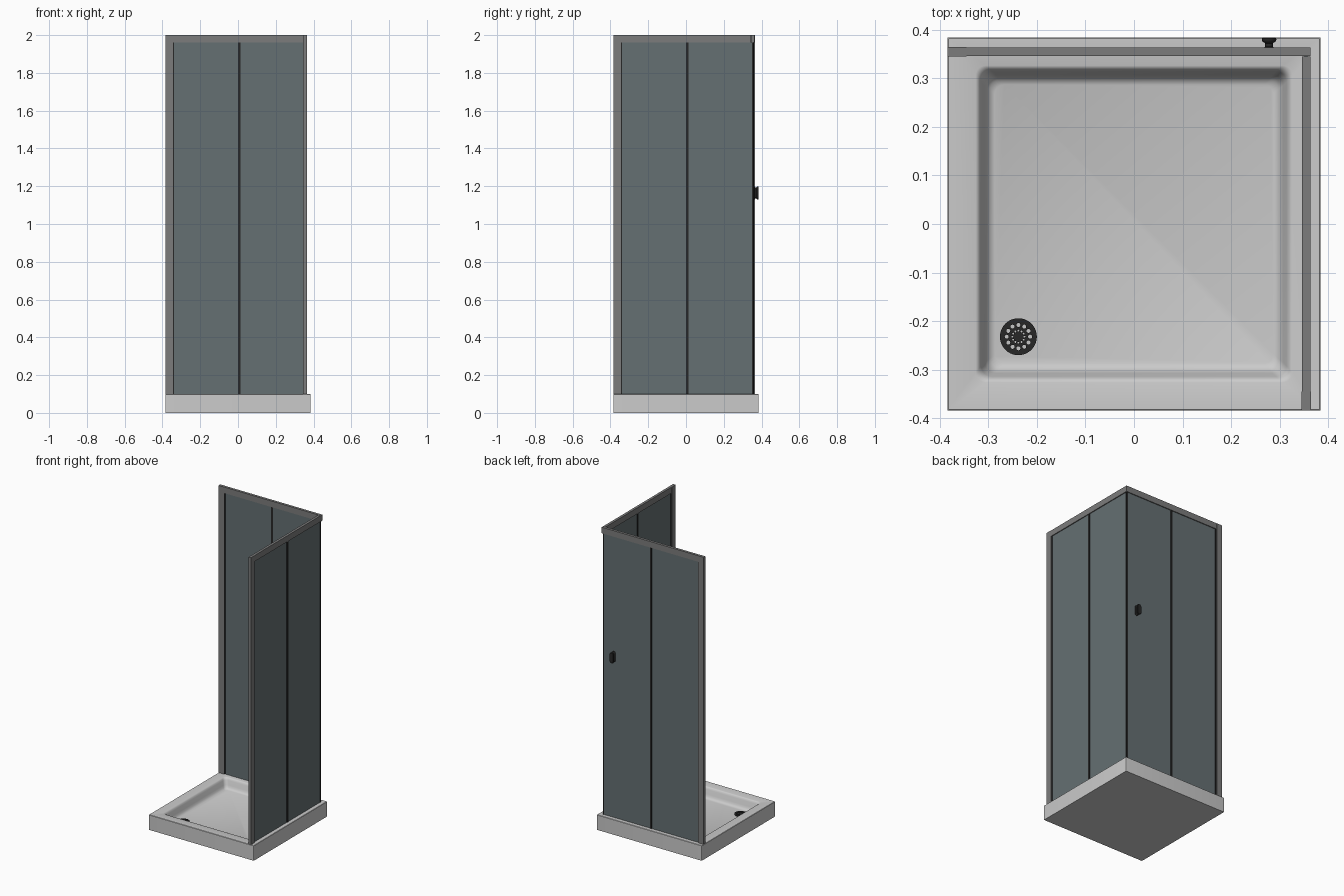
import bpy, bmesh
from math import sin, cos, pi, radians
from mathutils import Matrix

if "Cube" in bpy.data.objects:
    bpy.data.objects.remove(bpy.data.objects["Cube"])


def material(name, rgb):
    m = bpy.data.materials.new(name)
    m.diffuse_color = (*rgb, 1)
    m.use_nodes = True
    m.node_tree.nodes["Principled BSDF"].inputs["Base Color"].default_value = m.diffuse_color
    return m


GLASS = material("tinted_glass", (0.13, 0.16, 0.17))
FRAME = material("frame_metal", (0.2, 0.2, 0.2))
DARK = material("dark_rubber", (0.02, 0.02, 0.02))


def finish(name, bm, mat=None, smooth=None):
    bmesh.ops.recalc_face_normals(bm, faces=bm.faces)
    me = bpy.data.meshes.new(name)
    bm.to_mesh(me)
    bm.free()
    ob = bpy.data.objects.new(name, me)
    bpy.context.collection.objects.link(ob)
    if mat:
        me.materials.append(mat)
    bpy.ops.object.select_all(action='DESELECT')
    ob.select_set(True)
    bpy.context.view_layer.objects.active = ob
    if smooth:
        bpy.ops.object.shade_smooth_by_angle(angle=radians(smooth))
    return ob


def box(name, x0, x1, y0, y1, z0, z1, mat=None, swap=False):
    if swap:
        x0, x1, y0, y1 = y0, y1, x0, x1
    bm = bmesh.new()
    bmesh.ops.create_cube(bm, size=1, matrix=Matrix.Translation(
        ((x0 + x1) / 2, (y0 + y1) / 2, (z0 + z1) / 2))
        @ Matrix.Diagonal((x1 - x0, y1 - y0, z1 - z0, 1)))
    return finish(name, bm, mat)


def loft(name, rings, seg, mat=None, smooth=35):
    """Skin rounded rectangles given as (half_x, half_y, corner_radius, z)."""
    bm = bmesh.new()
    loops = []
    for hx, hy, r, z in rings:
        loop = []
        for q, (sx, sy) in enumerate(((1, 1), (-1, 1), (-1, -1), (1, -1))):
            for i in range(seg + 1):
                a = (q + i / seg) * pi / 2
                loop.append(bm.verts.new((sx * (hx - r) + r * cos(a),
                                          sy * (hy - r) + r * sin(a), z)))
        loops.append(loop)
    n = len(loops[0])
    for a, b in zip(loops, loops[1:]):
        for i in range(n):
            j = (i + 1) % n
            bm.faces.new((a[i], a[j], b[j], b[i]))
    bm.faces.new(loops[0])
    bm.faces.new(loops[-1])
    return finish(name, bm, mat, smooth)


# Shower tray: outer block and soft-edged basin in one skin
H, FLOOR = 0.384, 0.034
loft("shower_tray", [
    (H, H, 0.002, 0), (H, H, 0.002, 0.098), (H - 0.002, H - 0.002, 0.002, 0.1),
    (0.326, 0.326, 0.02, 0.1), (0.322, 0.322, 0.02, 0.0985),
    (0.318, 0.318, 0.022, 0.094), (0.314, 0.314, 0.022, 0.085),
    (0.307, 0.307, 0.022, 0.058), (0.302, 0.302, 0.021, 0.046),
    (0.296, 0.296, 0.02, 0.038), (0.287, 0.287, 0.02, FLOOR)], 6)

# Perforated drain cover
DX, DY = -0.238, -0.232


def add_cylinder(bm, x, y, z, r, depth, seg):
    bmesh.ops.create_cone(bm, cap_ends=True, segments=seg, radius1=r, radius2=r,
                          depth=depth, matrix=Matrix.Translation((x, y, z)))


bm = bmesh.new()
for count, ring, r in ((12, 0.024, 0.0042), (12, 0.0125, 0.002)):
    for i in range(count):
        a = 2 * pi * i / count
        add_cylinder(bm, DX + ring * cos(a), DY + ring * sin(a), FLOOR, r, 0.03, 12)
cutter = finish("drain_hole_cutter", bm)
cutter.hide_render = True
bm = bmesh.new()
add_cylinder(bm, DX, DY, FLOOR + 0.002, 0.038, 0.004, 40)
drain = finish("drain_cover", bm, DARK, 30)
mod = drain.modifiers.new("holes", 'BOOLEAN')
mod.operation, mod.object, mod.solver = 'DIFFERENCE', cutter, 'EXACT'
bpy.ops.object.modifier_apply(modifier=mod.name)
bpy.data.objects.remove(cutter)

# Two glazed walls: the right one is the back one with x and y swapped
for side, swap in (("back", False), ("right", True)):
    def part(name, *dims_mat):
        return box(f"{side}_{name}", *dims_mat, swap=swap)
    part("wall_post", -H, -0.345, 0.345, 0.364, 0.1, 2, FRAME)
    part("top_rail", -0.345, 0.345 if swap else 0.363, 0.346, 0.363, 1.96, 2, FRAME)
    part("fixed_pane", -0.345, 0.0, 0.351, 0.357, 0.1, 1.96, GLASS)
    part("door_pane", 0.01, 0.349, 0.351, 0.357, 0.1, 1.96, GLASS)
    part("post_seal", -0.345, -0.338, 0.348, 0.359, 0.1, 1.96, DARK)
    part("middle_seal", -0.001, 0.012, 0.348, 0.36, 0.1, 1.96, DARK)
box("corner_seal", 0.349, 0.358, 0.349, 0.358, 0.1, 1.96, DARK)

# Pill-shaped door handle with a narrow neck
handle = loft("door_handle", [
    (0.013, 0.036, 0.0129, 0), (0.013, 0.036, 0.0129, 0.004),
    (0.008, 0.028, 0.0079, 0.009), (0.008, 0.028, 0.0079, 0.016),
    (0.014, 0.034, 0.0139, 0.020), (0.015, 0.035, 0.0149, 0.023),
    (0.015, 0.035, 0.0149, 0.026), (0.013, 0.033, 0.0129, 0.028)], 6, DARK, 40)
handle.rotation_euler.x = -pi / 2
handle.location = (0.278, 0.356, 1.164)
